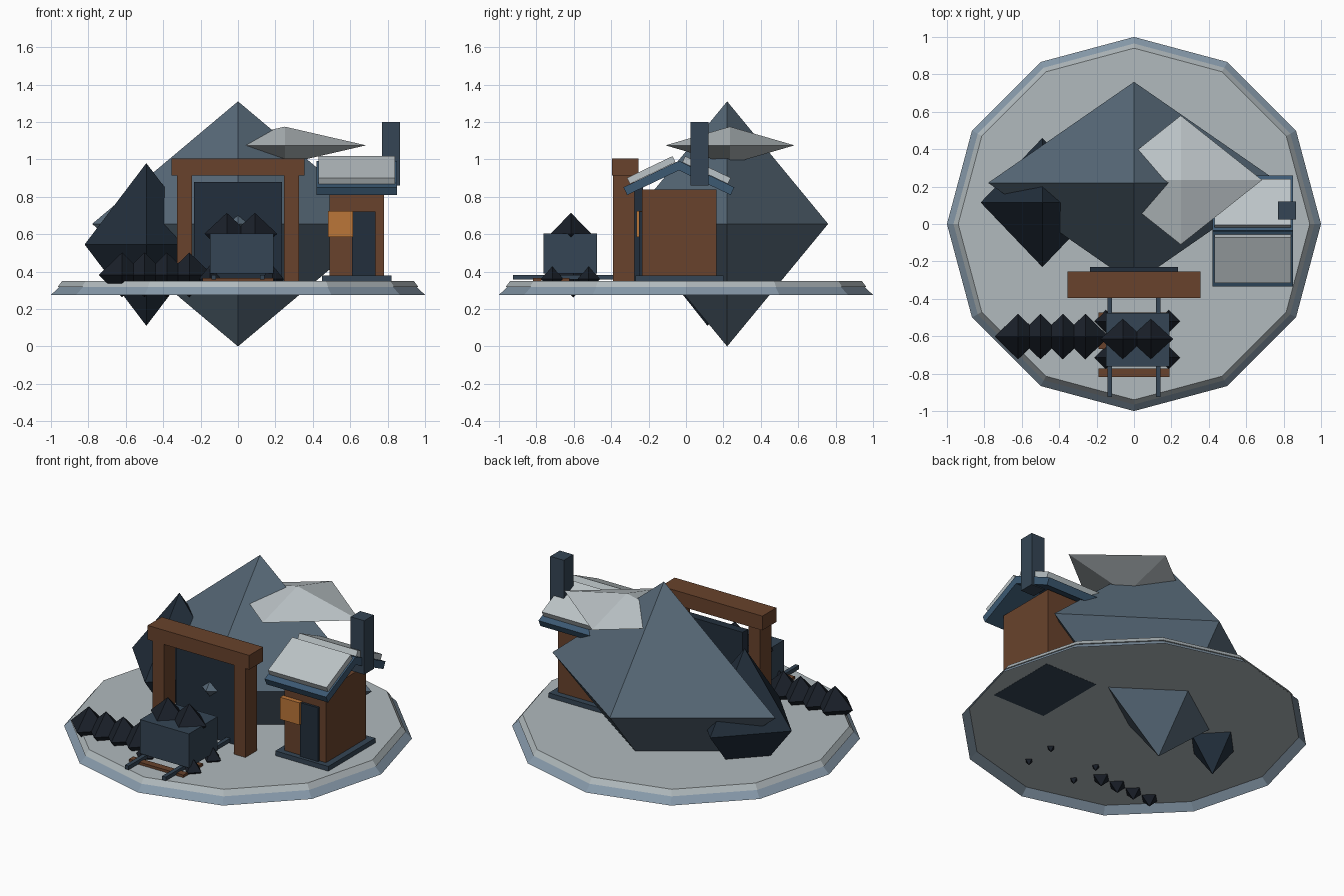
import bpy, bmesh
from math import radians, sin, cos, pi
from mathutils import Matrix

if "Cube" in bpy.data.objects:
    bpy.data.objects.remove(bpy.data.objects["Cube"])


def mat(name, r, g, b):
    m = bpy.data.materials.new(name)
    m.diffuse_color = (r, g, b, 1)
    m.use_nodes = True
    m.node_tree.nodes["Principled BSDF"].inputs["Base Color"].default_value = m.diffuse_color
    return m


ROCK = mat("rock", 0.095, 0.14, 0.185)
DARK = mat("dark_rock", 0.016, 0.028, 0.045)
COAL = mat("coal", 0.010, 0.014, 0.022)
SNOW = mat("snow", 0.50, 0.55, 0.57)
GROUND = mat("ground_snow", 0.44, 0.49, 0.51)
EDGE = mat("base_stone", 0.24, 0.32, 0.40)
WOOD = mat("wood", 0.14, 0.055, 0.025)
IRON = mat("iron", 0.035, 0.06, 0.09)
ROOF = mat("roof_blue", 0.045, 0.10, 0.17)
GLOW = mat("window_glow", 0.50, 0.18, 0.04)


def finish(name, bm, material, recalc=True):
    if recalc:
        bmesh.ops.recalc_face_normals(bm, faces=bm.faces)
    me = bpy.data.meshes.new(name)
    bm.to_mesh(me)
    bm.free()
    me.materials.append(material)
    ob = bpy.data.objects.new(name, me)
    bpy.context.collection.objects.link(ob)
    return ob


def box(name, x, y, z, material):
    """Box from (min, max) ranges."""
    bm = bmesh.new()
    bmesh.ops.create_cube(bm, size=1)
    for v in bm.verts:
        v.co = [(r[0] + r[1]) / 2 + c * (r[1] - r[0]) for r, c in zip((x, y, z), v.co)]
    return finish(name, bm, material)


def gem(name, centre, radii, material):
    """Octahedral rock."""
    bm = bmesh.new()
    ring = [bm.verts.new((cos(i * pi / 2), sin(i * pi / 2), 0)) for i in range(4)]
    for pole in (bm.verts.new((0, 0, 1)), bm.verts.new((0, 0, -1))):
        for i in range(4):
            bm.faces.new((ring[i], ring[(i + 1) % 4], pole))
    for v in bm.verts:
        v.co = [c + r * k for c, r, k in zip(centre, radii, v.co)]
    return finish(name, bm, material)


def disc(name, r_low, r_high, z0, z1, material, caps=True):
    bm = bmesh.new()
    bmesh.ops.create_cone(bm, cap_ends=caps, segments=12, radius1=r_low, radius2=r_high,
                          depth=z1 - z0, matrix=Matrix.Translation((0, 0, (z0 + z1) / 2)))
    return finish(name, bm, material, recalc=caps)


# Twelve-sided base: open sloping rim below a snow slab
disc("base_rim", 1.0, 0.955, 0.275, 0.319, EDGE, caps=False)
disc("snow_ground", 0.965, 0.94, 0.317, 0.35, GROUND)

# Mountain, side rock and snow patch
gem("mountain", (0, 0.22, 0.655), (0.78, 0.54, 0.655), ROCK)
gem("side_rock", (-0.49, 0.115, 0.545), (0.33, 0.345, 0.435), DARK)
gem("snow_cap", (0.25, 0.235, 1.075), (0.435, 0.345, 0.1), SNOW)

# Mine portal
box("mine_opening", (-0.235, 0.235), (-0.282, -0.23), (0.35, 0.88), DARK)
for side, x in (("left", -0.285), ("right", 0.285)):
    box(side + "_portal_post", (x - 0.04, x + 0.04), (-0.39, -0.275), (0.345, 0.92), WOOD)
box("portal_lintel", (-0.355, 0.355), (-0.395, -0.255), (0.915, 1.005), WOOD)

# Hut
box("hut_floor", (0.45, 0.82), (-0.27, 0.2), (0.316, 0.38), IRON)
box("hut_walls", (0.49, 0.78), (-0.235, 0.162), (0.375, 0.84), WOOD)
box("hut_door", (0.61, 0.735), (-0.25, -0.23), (0.38, 0.72), DARK)
box("hut_window", (0.48, 0.615), (-0.265, -0.23), (0.585, 0.725), GLOW)
box("chimney", (0.77, 0.865), (0.025, 0.12), (0.86, 1.2), IRON)

# Roof slopes, blue boards with snow on top, either side of the ridge
RIDGE, TILT = -0.038, radians(25.5)
for side, s in (("front", -1), ("back", 1)):
    for part, half_x, length, thick, dy, z, m in (
            ("roof", 0.215, 0.325, 0.046, 0.14, 0.9, ROOF),
            ("roof_snow", 0.205, 0.27, 0.036, 0.148, 0.943, SNOW)):
        ob = box(side + "_" + part, (-half_x, half_x), (-length / 2, length / 2),
                 (-thick / 2, thick / 2), m)
        ob.data.transform(Matrix.Translation((0.635, RIDGE + s * dy, z))
                          @ Matrix.Rotation(-s * TILT, 4, 'X'))

# Track
for side, x in (("left", -0.13), ("right", 0.13)):
    box(side + "_rail", (x - 0.013, x + 0.013), (-0.925, -0.28), (0.358, 0.382), IRON)
for i, y in enumerate((-0.795, -0.645, -0.495)):
    box(f"sleeper_{i + 1}", (-0.19, 0.19), (y - 0.022, y + 0.022), (0.345, 0.366), WOOD)

# Mine cart with faceted wheels and its load
box("cart_body", (-0.15, 0.19), (-0.762, -0.475), (0.39, 0.605), IRON)
for x in (-0.15, 0.185):
    for y in (-0.715, -0.52):
        gem("cart_wheel", (x, y, 0.36), (0.06, 0.06, 0.074), COAL)
for x in (-0.06, 0.09):
    gem("cart_coal", (x, -0.615, 0.602), (0.12, 0.11, 0.112), COAL)

# Row of coal lumps beside the cart
for i in range(4):
    gem(f"coal_lump_{i + 1}", (-0.62 + 0.12 * i, -0.602, 0.382), (0.125, 0.122, 0.12), COAL)
